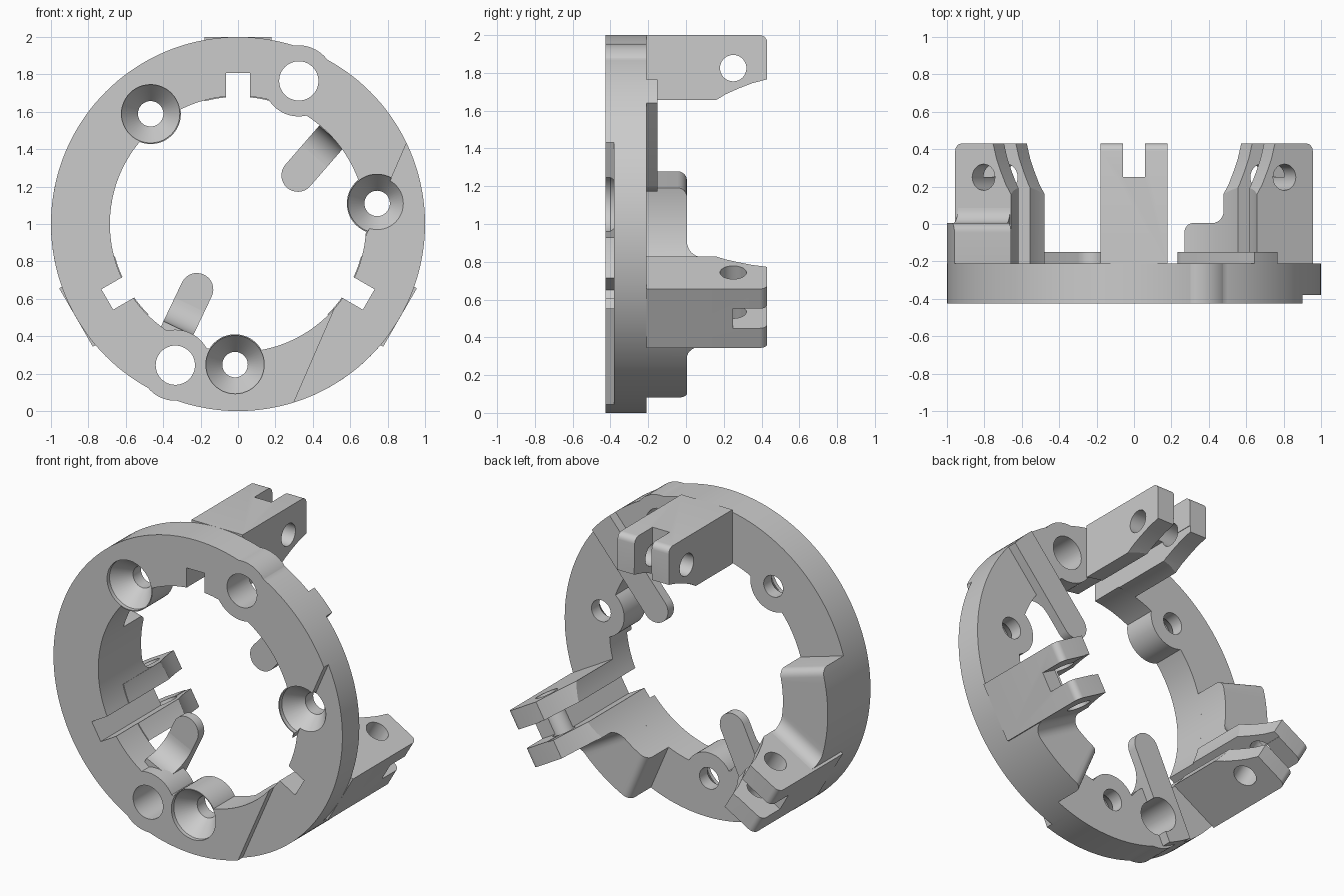
import bpy, bmesh
from math import sin, cos, asin, pi, radians
from mathutils import Matrix, Vector

if "Cube" in bpy.data.objects:
    bpy.data.objects.remove(bpy.data.objects["Cube"])

mat = bpy.data.materials.new("plain_grey")
mat.use_nodes = True
GREY = (0.6, 0.6, 0.6, 1)
mat.diffuse_color = GREY
mat.node_tree.nodes["Principled BSDF"].inputs["Base Color"].default_value = GREY

FRONT, BACK, END, STRIP = -0.425, -0.21, 0.43, -0.15
INNER, TOP = 0.685, 0.005


def make(name, bm):
    bmesh.ops.recalc_face_normals(bm, faces=bm.faces)
    me = bpy.data.meshes.new(name)
    bm.to_mesh(me)
    bm.free()
    me.materials.append(mat)
    ob = bpy.data.objects.new(name, me)
    bpy.context.collection.objects.link(ob)
    return ob


def loft(name, loops):
    """Closed solid through a list of matching loops."""
    bm = bmesh.new()
    rings = [[bm.verts.new(p) for p in loop] for loop in loops]
    n = len(loops[0])
    for a, b in zip(rings, rings[1:]):
        for i in range(n):
            j = (i + 1) % n
            bm.faces.new((a[i], a[j], b[j], b[i]))
    bm.faces.new(rings[0])
    bm.faces.new(rings[-1])
    return make(name, bm)


def prism_y(name, pts, y0, y1):
    return loft(name, [[(x, y, z) for x, z in pts] for y in (y0, y1)])


def prism_x(name, pts, x0, x1):
    return loft(name, [[(x, y, z) for y, z in pts] for x in (x0, x1)])


def circle(cx, cz, r, n=48):
    return [(cx + r * cos(2 * pi * i / n), cz + r * sin(2 * pi * i / n)) for i in range(n)]


def rod(cx, cz, r, y0=-1, y1=1, n=48):
    return prism_y("cutter", circle(cx, cz, r, n), y0, y1)


def box(x0, x1, y0, y1, z0, z1):
    return prism_y("cutter", [(x0, z0), (x1, z0), (x1, z1), (x0, z1)], y0, y1)


def turn(ob, deg, origin=(0, 0, 0)):
    """Rotate about the ring axis, counter-clockwise seen from the front."""
    ob.data.transform(Matrix.Translation(origin) @ Matrix.Rotation(-radians(deg), 4, 'Y'))
    return ob


def boolean(ob, tool, op='DIFFERENCE'):
    mod = ob.modifiers.new("cut", 'BOOLEAN')
    mod.object, mod.operation, mod.solver = tool, op, 'EXACT'
    bpy.context.view_layer.objects.active = ob
    bpy.ops.object.modifier_apply(modifier=mod.name)
    bpy.data.objects.remove(tool)


def polar(r, deg):
    return r * cos(radians(deg)), r * sin(radians(deg))


screws = [polar(0.752, a) for a in (8.4, 128.4, 268.8)]
pin_holes = [(0.325, 0.765), (-0.335, -0.755)]
parts = []

# Ring with bosses reaching into the opening
ring = rod(0, 0, 1, FRONT, BACK, 144)
ring.name = "ring"
boolean(ring, rod(0, 0, INNER, n=144))
for (x, z), r in [(p, 0.162) for p in screws] + [(p, 0.19) for p in pin_holes]:
    boolean(ring, rod(x, z, r, FRONT, BACK), 'UNION')

# Keyways, recessed front flat, screw countersinks and pin holes
for a in (0, 120, 240):
    boolean(ring, turn(box(-0.063, 0.063, -1, 1, 0.5, 0.807), a))
boolean(ring, turn(box(0.654, 2, -1, -0.38, -2, 2), -23.5))
for x, z in screws:
    steps = [(-0.6, 0.156), (-0.4, 0.156), (-0.29, 0.068), (0, 0.068)]
    boolean(ring, loft("cutter", [[(u, y, w) for u, w in circle(x, z, r)] for y, r in steps]))
for x, z in pin_holes:
    boolean(ring, rod(x, z, 0.105))
parts.append(ring)

# Three slotted hinge brackets
R = 0.04
corner = [(END - R + R * cos(t), 1 - R + R * sin(t)) for t in (i * pi / 12 for i in range(7))]
side = [(BACK, 0.62), (0.12, 0.62), (0.15, 0.65), (0.21, 0.687), (0.28, 0.718),
        (0.35, 0.745), (END, 0.766)] + corner + [(BACK, 1)]
for name, a in (("top", 0), ("right", 120), ("left", 240)):
    br = prism_x(name + "_bracket", side, -0.18, 0.18)
    boolean(br, rod(0, 0, 0.68, n=144))
    boolean(br, box(-0.063, 0.063, -1, 1, 0.4, 0.807))
    boolean(br, box(-0.06, 0.06, 0.25, 1, 0, 2))
    boolean(br, prism_x("cutter", circle(0.25, 0.825, 0.07, 32), -1, 1))
    parts.append(turn(br, a))


# Curved shoulder blocks beside the two lower brackets
def shoulder(name, base, span):
    fil, rnd, end = 0.08, 0.05, radians(span)
    stations = [(-0.04, TOP + fil)]
    for i in range(9):
        t = i * pi / 16
        stations.append((fil * (1 - cos(t)), TOP + fil * (1 - sin(t))))
    rows = [([asin((0.18 + d) / r) for r in (INNER, 1)], h) for d, h in stations]
    start = rows[-1][0]
    stop = [end - rnd / r for r in (INNER, 1)]
    for i in range(1, 13):
        rows.append(([a + (b - a) * i / 12 for a, b in zip(start, stop)], TOP))
    for i in range(1, 7):
        t = i * pi / 12
        rows.append(([b + rnd * sin(t) / r for b, r in zip(stop, (INNER, 1))],
                     TOP - rnd * (1 - cos(t))))
    loops = []
    for (ai, ao), h in rows:
        xi, zi = INNER * cos(radians(base) - ai), INNER * sin(radians(base) - ai)
        xo, zo = cos(radians(base) - ao), sin(radians(base) - ao)
        loops.append([(xi, BACK, zi), (xo, BACK, zo), (xo, h, zo), (xi, h, zi)])
    parts.append(loft(name, loops))


shoulder("right_shoulder", 210, 46.2)
shoulder("left_shoulder", 330, 36.8)


# Round-ended arms across the back, each with a curved gusset
def arm(name, tip, deg, wall, w=0.088):
    origin = (tip[0], 0, tip[1])
    nose = [(w * cos(t), w * sin(t)) for t in (pi / 2 + i * pi / 16 for i in range(17))]
    strip = turn(prism_y(name, nose + [(1, -w), (1, w)], BACK, STRIP), deg, origin)
    boolean(strip, rod(0, 0, 1, n=144), 'INTERSECT')
    g = 0.14
    curve = [(wall - g + g * sin(t), BACK - g + g * cos(t)) for t in (i * pi / 20 for i in range(11))]
    prof = curve + [(wall + 0.08, BACK - g), (wall + 0.08, BACK)]
    gus = loft(name + "_gusset", [[(u, y, v) for u, y in prof] for v in (-w, w)])
    turn(gus, deg, origin)
    for ob in (strip, gus):
        for x, z in pin_holes:
            boolean(ob, rod(x, z, 0.105))
        parts.append(ob)


arm("upper_arm", (0.32, 0.26), 49, 0.275)
arm("lower_arm", (-0.22, -0.35), 244.5, 0.23)

# Stand the model on the floor and shade it
for ob in parts:
    ob.data.transform(Matrix.Translation(Vector((0, 0, 1))))
bpy.ops.object.select_all(action='DESELECT')
for ob in parts:
    ob.select_set(True)
bpy.context.view_layer.objects.active = ring
bpy.ops.object.shade_smooth_by_angle(angle=radians(30))
